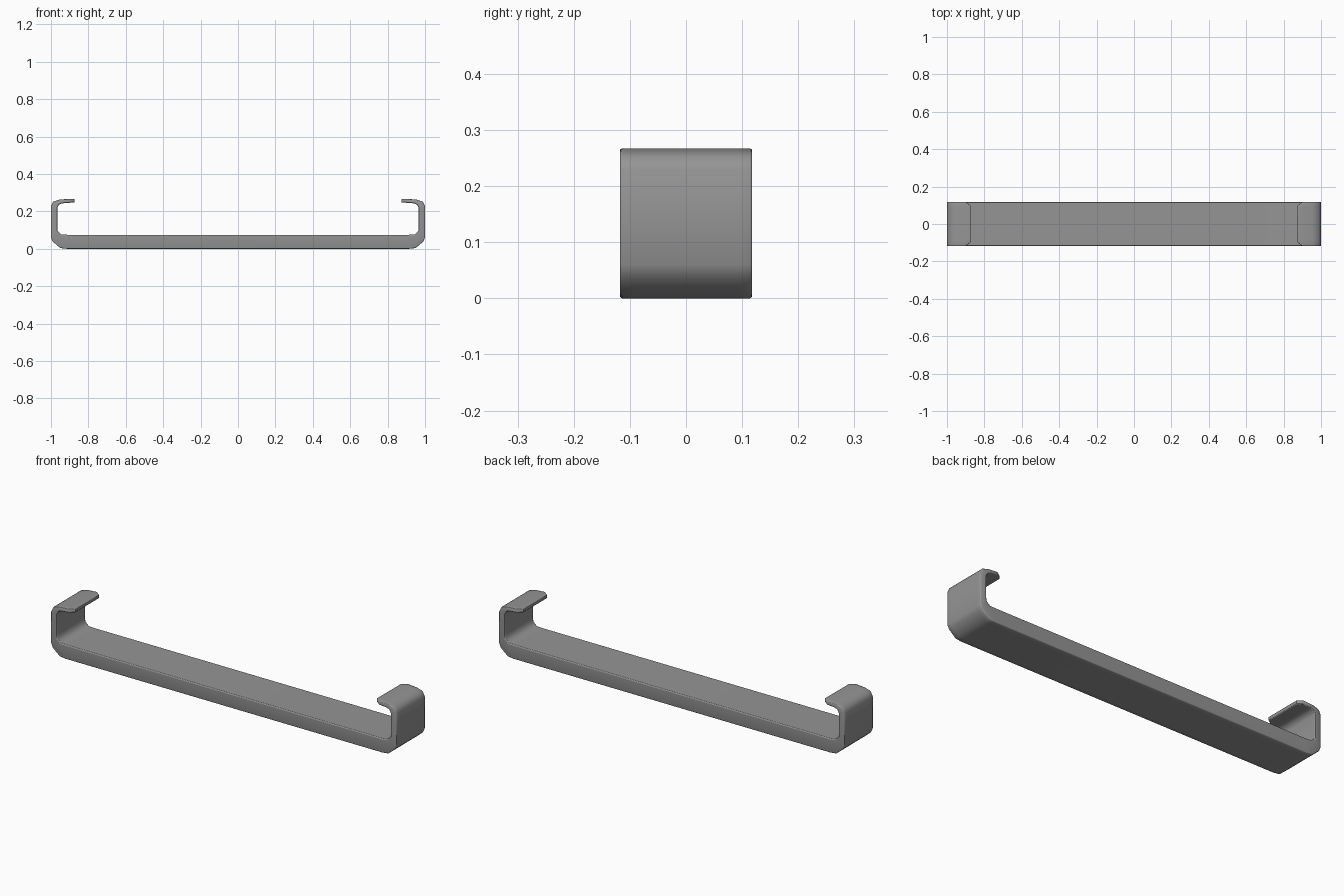
import bpy, bmesh

if "Cube" in bpy.data.objects:
    bpy.data.objects.remove(bpy.data.objects["Cube"])

# Right half of the bracket: (outer x, z, inner x, z, half depth), floor to hook tip
half = [
    (0.915, 0.000, 0.915, 0.075, 0.118),
    (0.950, 0.004, 0.945, 0.077, 0.118),
    (0.990, 0.038, 0.965, 0.095, 0.118),
    (1.000, 0.060, 0.966, 0.120, 0.118),
    (1.000, 0.228, 0.966, 0.218, 0.118),
    (0.988, 0.252, 0.958, 0.236, 0.118),
    (0.955, 0.263, 0.940, 0.243, 0.118),
    (0.900, 0.267, 0.900, 0.246, 0.118),
    (0.873, 0.267, 0.873, 0.247, 0.098),
]
stations = [(-a, b, -c, d, y) for a, b, c, d, y in reversed(half)] + half

# Sweep a rectangular section with support loops near the long edges
bm = bmesh.new()
rings = []
for ox, oz, ix, iz, y in stations:
    ys = (-y, -y + 0.026, y - 0.026, y)
    outer = [bm.verts.new((ox, v, oz)) for v in ys]
    inner = [bm.verts.new((ix, v, iz)) for v in reversed(ys)]
    rings.append(outer + inner)
for r, s in zip(rings, rings[1:]):
    for i in range(8):
        j = (i + 1) % 8
        bm.faces.new((r[i], r[j], s[j], s[i]))
for r in (rings[0], rings[-1]):
    for i in range(3):
        bm.faces.new((r[i], r[i + 1], r[6 - i], r[7 - i]))
bmesh.ops.recalc_face_normals(bm, faces=bm.faces)

for f in bm.faces:
    f.smooth = True
# Crisp rims around the inner channel and the hook tips
for r, s in zip(rings, rings[1:]):
    for i in (4, 7):
        bm.edges.get((r[i], s[i])).smooth = False
for r in (rings[0], rings[-1]):
    for i in range(8):
        bm.edges.get((r[i], r[(i + 1) % 8])).smooth = False

mesh = bpy.data.meshes.new("bracket_bar")
bm.to_mesh(mesh)
bm.free()
bar = bpy.data.objects.new("bracket_bar", mesh)
bpy.context.collection.objects.link(bar)

# Plain grey
grey = bpy.data.materials.new("mid_grey")
grey.diffuse_color = (0.3, 0.3, 0.3, 1)
grey.use_nodes = True
grey.node_tree.nodes["Principled BSDF"].inputs["Base Color"].default_value = grey.diffuse_color
mesh.materials.append(grey)

# Slight rounding of the long edges
bevel = bar.modifiers.new("soft_edges", "BEVEL")
bevel.width = 0.004
bevel.segments = 2
bevel.limit_method = "ANGLE"
bevel.angle_limit = 1.2
